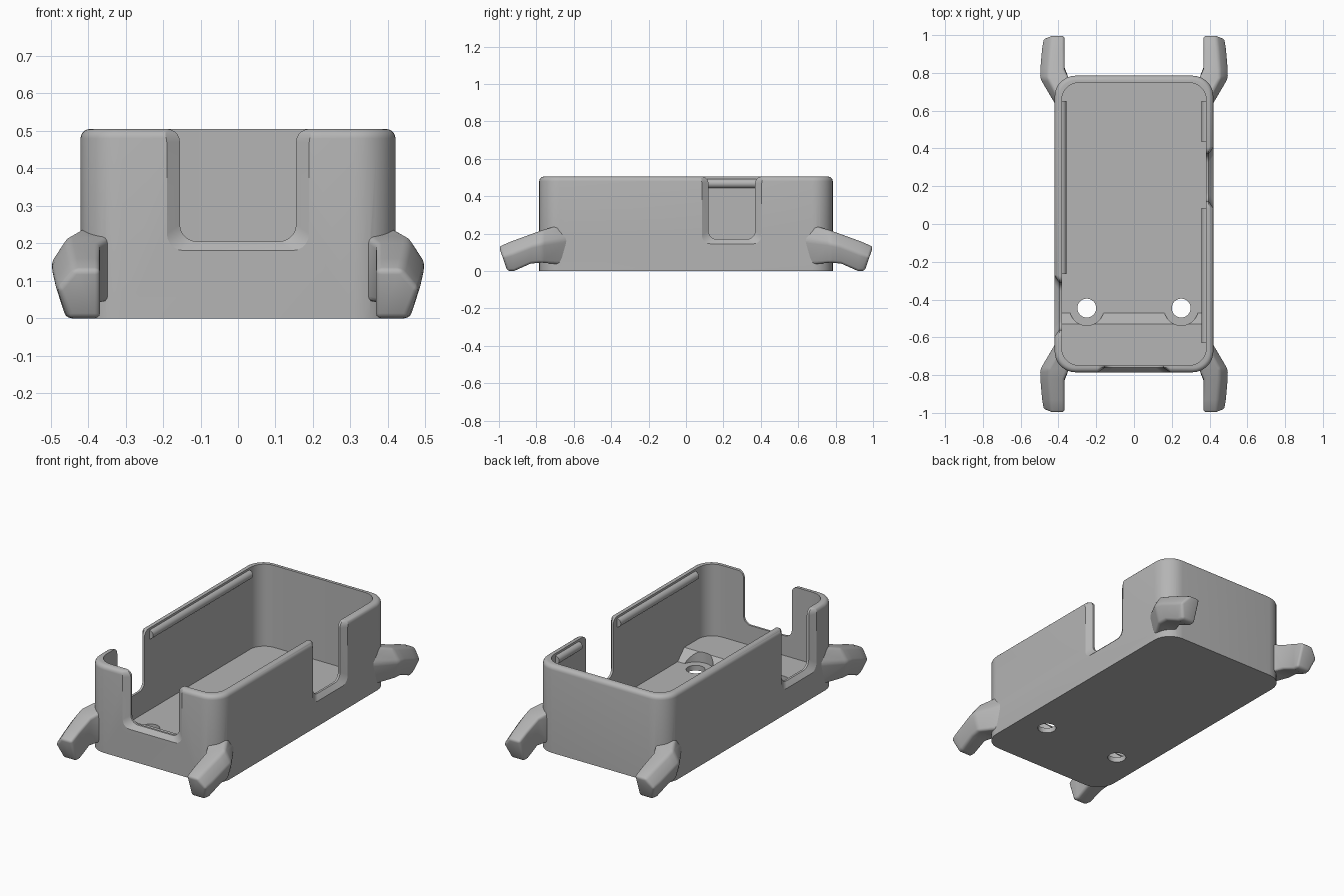
import bpy, bmesh, math
from mathutils import Vector

cube = bpy.data.objects.get("Cube")
if cube:
    bpy.data.objects.remove(cube, do_unlink=True)

GREY = (0.46, 0.46, 0.46, 1)
mat = bpy.data.materials.new("plain grey")
mat.use_nodes = True
mat.diffuse_color = GREY
bsdf = mat.node_tree.nodes["Principled BSDF"]
bsdf.inputs["Base Color"].default_value = GREY
bsdf.inputs["Roughness"].default_value = 0.6


def loft(name, rings):
    """Closed solid through rings of equal point count."""
    bm = bmesh.new()
    loops = [[bm.verts.new(p) for p in ring] for ring in rings]
    for a, b in zip(loops, loops[1:]):
        for i in range(len(a)):
            j = (i + 1) % len(a)
            bm.faces.new((a[i], a[j], b[j], b[i]))
    bm.faces.new(loops[0])
    bm.faces.new(loops[-1])
    bmesh.ops.recalc_face_normals(bm, faces=bm.faces)
    me = bpy.data.meshes.new(name)
    bm.to_mesh(me)
    bm.free()
    me.materials.append(mat)
    ob = bpy.data.objects.new(name, me)
    bpy.context.collection.objects.link(ob)
    return ob


def apply(ob, mod):
    bpy.context.view_layer.objects.active = ob
    with bpy.context.temp_override(object=ob, active_object=ob, selected_objects=[ob]):
        bpy.ops.object.modifier_apply(modifier=mod.name)


def boolean(ob, tool, operation):
    mod = ob.modifiers.new("bool", 'BOOLEAN')
    mod.object, mod.operation, mod.solver = tool, operation, 'EXACT'
    apply(ob, mod)
    bpy.data.objects.remove(tool, do_unlink=True)


def rounded(hx, hy, r, z, n=8):
    ring = []
    for k, (sx, sy) in enumerate(((1, 1), (-1, 1), (-1, -1), (1, -1))):
        for i in range(n + 1):
            a = math.pi / 2 * (k + i / n)
            ring.append((sx * (hx - r) + r * math.cos(a),
                         sy * (hy - r) + r * math.sin(a), z))
    return ring


def cylinder(x, y, r, z0, z1, n=32):
    ring = [(x + r * math.cos(2 * math.pi * i / n), y + r * math.sin(2 * math.pi * i / n))
            for i in range(n)]
    return loft("cutter", [[(px, py, z) for px, py in ring] for z in (z0, z1)])


# Outer shell with a rounded top rim
HX, HY, TOP, RIM = 0.42, 0.785, 0.505, 0.025
rings = [rounded(HX, HY, 0.11, 0)]
for i in range(6):
    a = math.pi / 2 * i / 5
    inset = RIM * (1 - math.cos(a))
    rings.append(rounded(HX - inset, HY - inset, 0.11 - inset, TOP - RIM + RIM * math.sin(a)))
tray = loft("tray_body", rings)


# Four splayed claw feet: each section is y low, y high, x in, x out, z low, z high
SECTIONS = ((0.62, 0.62, 0.33, 0.41, 0.03, 0.262),
            (0.77, 0.77, 0.345, 0.50, 0.045, 0.218),
            (0.83, 0.82, 0.368, 0.499, 0.04, 0.20),
            (0.92, 0.93, 0.368, 0.49, 0.0, 0.16),
            (0.955, 1.0, 0.368, 0.482, 0.0, 0.13))


def foot(sx, sy):
    rings = []
    for y0, y1, xi, xo, z0, z1 in SECTIONS:
        slope = min(0.045, (xo - xi) * 0.4)
        zm = z0 + 0.6 * (z1 - z0)
        ym = y0 + 0.6 * (y1 - y0)
        pts = ((xi, y0, z0), (xo - slope * 0.7, y0, z0), (xo, ym, zm),
               (xo - slope, y1, z1), (xi, y1, z1))
        rings.append([(sx * x, sy * y, z) for x, y, z in pts])
    ob = loft("foot", rings)
    mod = ob.modifiers.new("soft", 'BEVEL')
    mod.width, mod.segments, mod.limit_method = 0.014, 3, 'ANGLE'
    mod.angle_limit = math.radians(25)
    apply(ob, mod)
    return ob


for sx in (1, -1):
    for sy in (1, -1):
        boolean(tray, foot(sx, sy), 'UNION')

# Cavity with a raised front floor, ramp and pockets round the holes
HOLES = (-0.25, 0.25)
HOLE_Y, FLOOR, STEP = -0.445, 0.03, 0.09
cavity = loft("cutter", [rounded(0.382, 0.748, 0.09, z) for z in (FLOOR, 0.6)])
step_profile = ((-0.9, -0.1), (-0.9, STEP), (-0.53, STEP), (-0.47, FLOOR), (-0.47, -0.1))
step = loft("cutter", [[(x, y, z) for y, z in step_profile] for x in (-0.6, 0.6)])
for x in HOLES:
    boolean(step, cylinder(x, HOLE_Y, 0.092, FLOOR, 0.2), 'DIFFERENCE')
boolean(cavity, step, 'DIFFERENCE')
boolean(tray, cavity, 'DIFFERENCE')
for x in HOLES:
    boolean(tray, cylinder(x, HOLE_Y, 0.05, -0.1, 0.2), 'DIFFERENCE')


# Wall notches: rounded bottom, rounded shoulders, flared towards the outside
def notch(half, z0, centre, out, side):
    """out: unit vector through the wall, side: unit vector along the wall."""
    def profile(grow, depth):
        w, zb, r, s = half + grow, z0 - grow * 0.7, 0.045, 0.035
        right = []
        for i in range(6):
            a = math.pi / 2 * i / 5
            right.append((w - r + r * math.sin(a), zb + r - r * math.cos(a)))
        for i in range(6):
            a = math.pi / 2 * i / 5
            right.append((w + s - s * math.cos(a), TOP - s + s * math.sin(a)))
        right.append((w + s, 0.6))
        pts = right + [(-u, z) for u, z in reversed(right)]
        return [Vector(centre) + Vector(out) * depth + Vector(side) * u + Vector((0, 0, z))
                for u, z in pts]
    return loft("cutter", [profile(0, -0.1), profile(0, -0.025),
                           profile(0.035, 0), profile(0.035, 0.05)])


for args in ((0.155, 0.205, (0, -HY, 0), (0, -1, 0), (1, 0, 0)),
             (0.125, 0.17, (HX, 0.245, 0), (1, 0, 0), (0, 1, 0)),
             (0.125, 0.17, (-HX, -0.435, 0), (-1, 0, 0), (0, 1, 0))):
    boolean(tray, notch(*args), 'DIFFERENCE')

# Half-round retaining ridges under the rim
parts = [tray]
for name, sx, y0, y1 in (("left_wall_front_ridge", 1, -0.63, 0.085),
                         ("left_wall_back_ridge", 1, 0.435, 0.65),
                         ("right_wall_ridge", -1, -0.265, 0.65)):
    arc = [(sx * (0.384 - 0.026 * math.sin(math.pi * i / 10)),
            0.468 + 0.025 * math.cos(math.pi * i / 10)) for i in range(11)]
    parts.append(loft(name, [[(x, y, z) for x, z in arc] for y in (y0, y1)]))

# Smooth shading with sharp creases kept
for ob in parts:
    bpy.ops.object.select_all(action='DESELECT')
    ob.select_set(True)
    bpy.context.view_layer.objects.active = ob
    bpy.ops.object.shade_smooth_by_angle(angle=math.radians(30))
